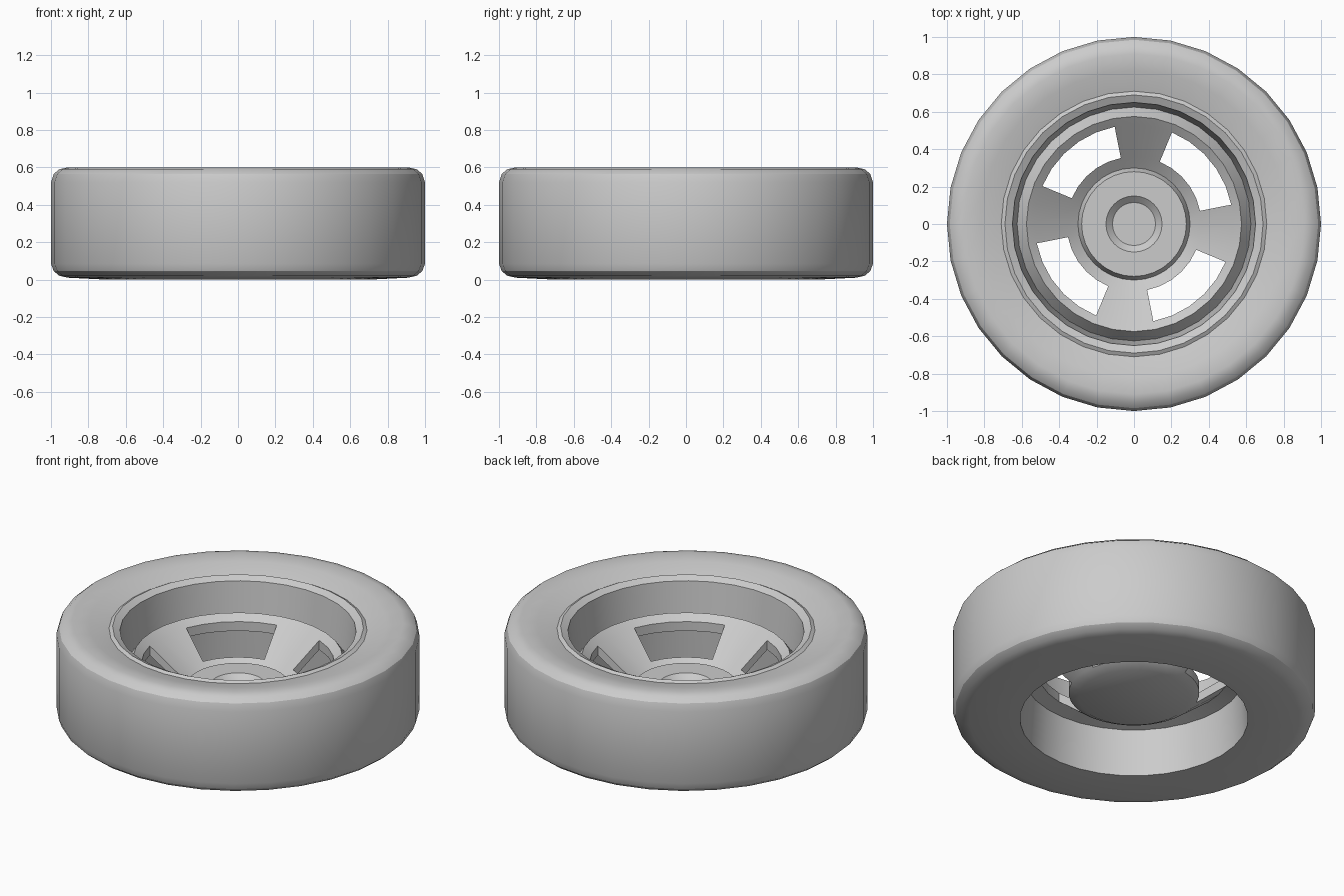
import bpy, bmesh, math

if "Cube" in bpy.data.objects:
    bpy.data.objects.remove(bpy.data.objects["Cube"])

SEG = 32                      # sides of every ring


def material(name, value):
    m = bpy.data.materials.new(name)
    m.diffuse_color = (value, value, value, 1)
    m.use_nodes = True
    m.node_tree.nodes["Principled BSDF"].inputs["Base Color"].default_value = m.diffuse_color
    return m


grey = material("plain grey", 0.6)


def is_window(i):
    """Four windows of five segments, with three-segment spokes between."""
    return 1 <= i % 8 <= 5


def ring(bm, r, z):
    if r == 0:
        return [bm.verts.new((0, 0, z))] * SEG
    step = math.tau / SEG
    return [bm.verts.new((r * math.cos(i * step), r * math.sin(i * step), z))
            for i in range(SEG)]


def quad(bm, *verts):
    bm.faces.new(list(dict.fromkeys(verts)))


def lathe(bm, profile, window_edge=None):
    """Revolve a profile; leave window cells open on one of its edges."""
    rings = [ring(bm, r, z) for r, z in profile]
    for j, (a, b) in enumerate(zip(rings, rings[1:])):
        for i in range(SEG):
            if j == window_edge and is_window(i):
                continue
            k = (i + 1) % SEG
            quad(bm, a[i], b[i], b[k], a[k])
    return rings


def finish(bm, name):
    mesh = bpy.data.meshes.new(name)
    bm.to_mesh(mesh)
    bm.free()
    mesh.materials.append(grey)
    ob = bpy.data.objects.new(name, mesh)
    bpy.context.collection.objects.link(ob)
    bpy.ops.object.select_all(action='DESELECT')
    ob.select_set(True)
    bpy.context.view_layer.objects.active = ob
    bpy.ops.object.shade_smooth_by_angle(angle=math.radians(29))


# Tyre: inner top edge, over the shoulder, down the tread, to the bottom hole
bm = bmesh.new()
lathe(bm, [(.71, .557), (.82, .588), (.91, .60), (.955, .59), (.985, .565),
           (1, .52), (1, .085), (.985, .045), (.955, .02), (.91, .01),
           (.71, 0), (.628, 0)])
finish(bm, "tyre")

# Rim: top side from the hub centre out to the lip, underside back inwards
bm = bmesh.new()
top = lathe(bm, [(0, .19), (.115, .19), (.15, .222), (.28, .222), (.30, .175),
                 (.36, .22), (.53, .356), (.575, .39), (.625, .32),
                 (.65, .548), (.69, .568), (.71, .557)], window_edge=5)
low = lathe(bm, [(.628, 0), (.61, .28), (.53, .30), (.36, .165), (.305, .135),
                 (0, .135)], window_edge=2)

# Window walls through the thickness of the spoke disc
t_in, t_out, b_out, b_in = top[5], top[6], low[2], low[3]
for i in range(SEG):
    k, prev = (i + 1) % SEG, (i - 1) % SEG
    if is_window(i):
        quad(bm, t_out[i], b_out[i], b_out[k], t_out[k])
        quad(bm, t_in[i], t_in[k], b_in[k], b_in[i])
    if is_window(i) != is_window(prev):
        side = (t_in[i], t_out[i], b_out[i], b_in[i])
        quad(bm, *(side if is_window(i) else side[::-1]))
for f in bm.faces:
    f.normal_update()
# Outer window walls must face the wheel centre, inner ones away from it
for f in bm.faces:
    if all(v in t_out or v in b_out for v in f.verts):
        c = f.calc_center_median()
        if f.normal.x * c.x + f.normal.y * c.y > 0:
            f.normal_flip()
    elif all(v in t_in or v in b_in for v in f.verts):
        c = f.calc_center_median()
        if f.normal.x * c.x + f.normal.y * c.y < 0:
            f.normal_flip()
# Window end walls face into the open window
for f in bm.faces:
    if len(f.verts) == 4 and all(any(v in s for s in (t_in, t_out, b_in, b_out)) for v in f.verts) \
            and sum(v in t_in for v in f.verts) == 1 and sum(v in b_out for v in f.verts) == 1:
        c = f.calc_center_median()
        i = round(math.atan2(c.y, c.x) / math.tau * SEG) % SEG
        tangent = f.normal.y * c.x - f.normal.x * c.y
        if (tangent > 0) != is_window(i):
            f.normal_flip()
finish(bm, "rim")
